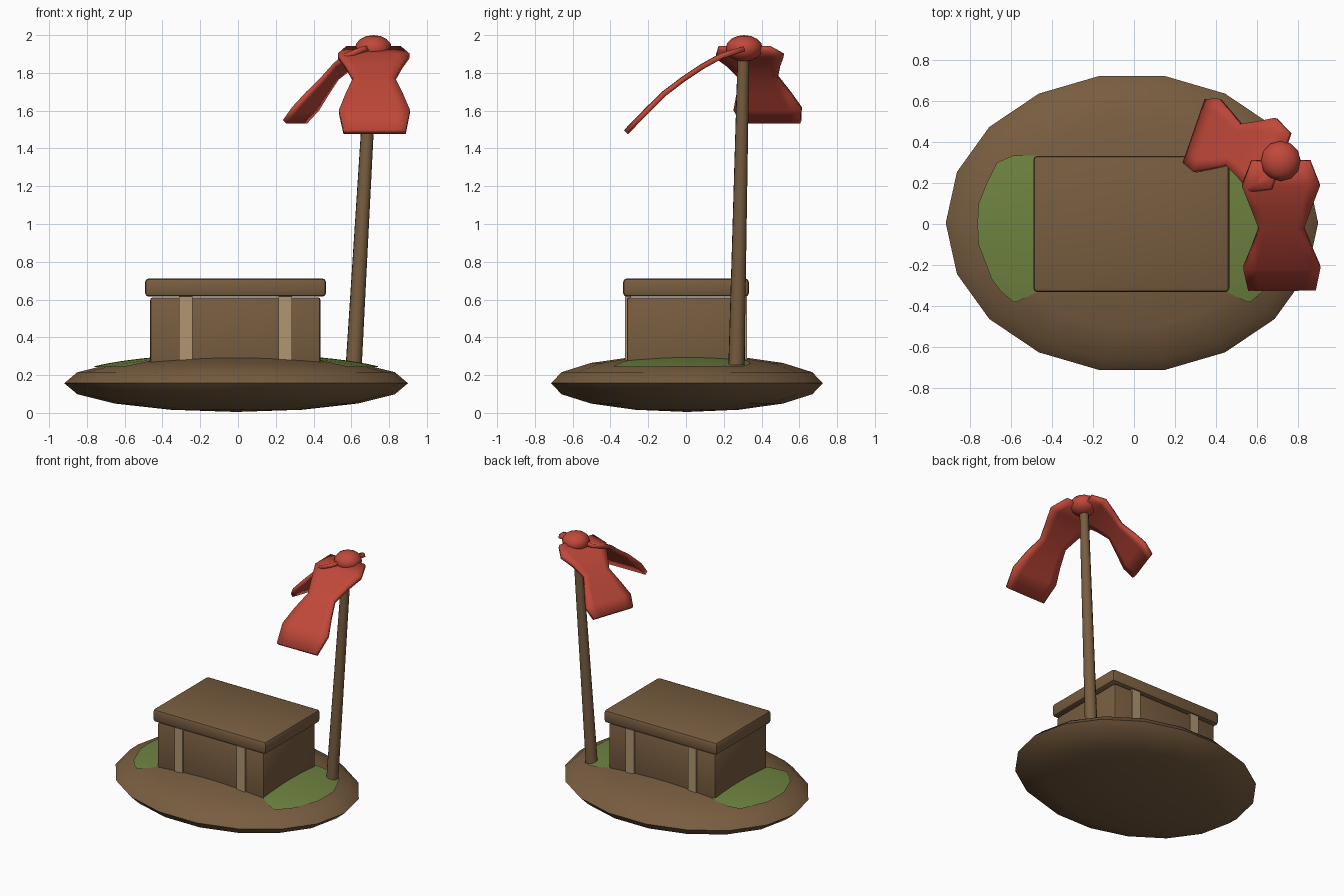
import bpy, bmesh, math
from mathutils import Matrix, Vector

if "Cube" in bpy.data.objects:
    bpy.data.objects.remove(bpy.data.objects["Cube"])


def material(name, rgb):
    m = bpy.data.materials.new(name)
    m.diffuse_color = (*rgb, 1)
    m.use_nodes = True
    m.node_tree.nodes["Principled BSDF"].inputs["Base Color"].default_value = m.diffuse_color
    return m


BROWN = material("earth_brown", (0.188, 0.109, 0.051))
GREEN = material("grass_green", (0.156, 0.223, 0.051))
TAN = material("strap_tan", (0.434, 0.305, 0.168))
RED = material("cloth_red", (0.527, 0.065, 0.042))


def finish(bm, name, mat, angle=None):
    bmesh.ops.recalc_face_normals(bm, faces=bm.faces)
    mesh = bpy.data.meshes.new(name)
    bm.to_mesh(mesh)
    bm.free()
    ob = bpy.data.objects.new(name, mesh)
    bpy.context.collection.objects.link(ob)
    mesh.materials.append(mat)
    if angle:
        bpy.ops.object.select_all(action='DESELECT')
        ob.select_set(True)
        bpy.context.view_layer.objects.active = ob
        bpy.ops.object.shade_smooth_by_angle(angle=math.radians(angle))
    return ob


def ellipsoid(name, mat, centre, radii, segments, rings):
    bm = bmesh.new()
    m = (Matrix.Translation(centre) @ Matrix.Diagonal((*radii, 1))
         @ Matrix.Rotation(math.pi / 2, 4, 'Z'))
    bmesh.ops.create_uvsphere(bm, u_segments=segments, v_segments=rings, radius=1, matrix=m)
    return finish(bm, name, mat, 40)


def box(name, mat, lo, hi, bevel=0):
    lo, hi = Vector(lo), Vector(hi)
    bm = bmesh.new()
    m = Matrix.Translation((lo + hi) / 2) @ Matrix.Diagonal((*(hi - lo), 1))
    bmesh.ops.create_cube(bm, size=1, matrix=m)
    if bevel:
        bmesh.ops.bevel(bm, geom=bm.edges[:], offset=bevel, segments=2,
                        profile=0.5, affect='EDGES')
    return finish(bm, name, mat, 30 if bevel else None)


def grid(bm, rows):
    vs = [[bm.verts.new(p) for p in row] for row in rows]
    for a, b in zip(vs, vs[1:]):
        for i in range(len(a) - 1):
            bm.faces.new((a[i], a[i + 1], b[i + 1], b[i]))


# Mound
MC = Vector((-0.01, 0.005, 0.157))
MR = Vector((0.91, 0.73, 0.152))
ellipsoid("mound", BROWN, MC, MR, 18, 8)


def ground(x, y):
    k = 1 - ((x - MC.x) / MR.x) ** 2 - ((y - MC.y) / MR.y) ** 2
    return MC.z + MR.z * math.sqrt(max(k, 0))


# Grass patches on both ends: (y, inner x, outer x)
edge = [(-0.38, 0.56, 0.58), (-0.33, 0.46, 0.64), (-0.27, 0.40, 0.685), (-0.1, 0.40, 0.75),
        (0.0, 0.40, 0.755), (0.1, 0.40, 0.75), (0.2, 0.40, 0.71), (0.3, 0.40, 0.66),
        (0.335, 0.46, 0.58)]
for side, label in ((-1, "left"), (1, "right")):
    bm = bmesh.new()
    rows = []
    for y, a, b in edge:
        xs = [side * (a + (b - a) * i / 6) - 0.01 for i in range(7)]
        rows.append([(x, y, ground(x, y) + 0.004) for x in xs])
    grid(bm, rows)
    ob = finish(bm, "grass_" + label, GREEN, 40)
    if ob.data.polygons[10].normal.z < 0:
        ob.data.flip_normals()

# Chest with overhanging lid and straps front and back
box("chest_body", BROWN, (-0.465, -0.313, 0.2), (0.437, 0.313, 0.612), 0.015)
box("chest_lid", BROWN, (-0.492, -0.333, 0.615), (0.466, 0.333, 0.712), 0.02)
for x, label in ((-0.277, "left"), (0.25, "right")):
    for s, end in ((-1, "front"), (1, "back")):
        y0, y1 = sorted((s * 0.29, s * 0.324))
        box(f"strap_{label}_{end}", TAN, (x - 0.035, y0, 0.22), (x + 0.035, y1, 0.616))

# Leaning, tapered pole
foot, tip = Vector((0.613, 0.267, 0.255)), Vector((0.71, 0.305, 1.93))
bm = bmesh.new()
axis = tip - foot
bmesh.ops.create_cone(bm, cap_ends=True, segments=12, radius1=0.043, radius2=0.031,
                      depth=axis.length,
                      matrix=Matrix.Translation((foot + tip) / 2)
                      @ axis.to_track_quat('Z', 'Y').to_matrix().to_4x4())
finish(bm, "pole", BROWN, 40)

# Knot on top of the pole
KNOT = Vector((0.717, 0.308, 1.93))
ellipsoid("knot", RED, KNOT, (0.098, 0.098, 0.07), 12, 8)


# Cloth tails: rows of (distance from knot, height, half width)
def cloth(name, direction, rows):
    d = Vector((*direction, 0)).normalized()
    w = Vector((-d.y, d.x, 0))
    bm = bmesh.new()
    grid(bm, [[Vector((KNOT.x, KNOT.y, z)) + d * r + w * (hw * i / 3) for i in range(-3, 4)]
              for r, z, hw in rows])
    ob = finish(bm, name, RED, 50)
    mod = ob.modifiers.new("thickness", 'SOLIDIFY')
    mod.thickness = 0.028
    mod.offset = 0
    return ob


cloth("cloth_front", (0.01, -1),
      [(0.0, 1.928, 0.145), (0.12, 1.89, 0.19), (0.22, 1.835, 0.15), (0.325, 1.765, 0.11),
       (0.43, 1.685, 0.15), (0.52, 1.595, 0.188), (0.625, 1.487, 0.165)])
cloth("cloth_side", (-0.94, 0.325),
      [(0.0, 1.93, 0.145), (0.09, 1.89, 0.19), (0.165, 1.84, 0.145), (0.24, 1.775, 0.105),
       (0.315, 1.69, 0.15), (0.38, 1.61, 0.188), (0.44, 1.54, 0.165)])
